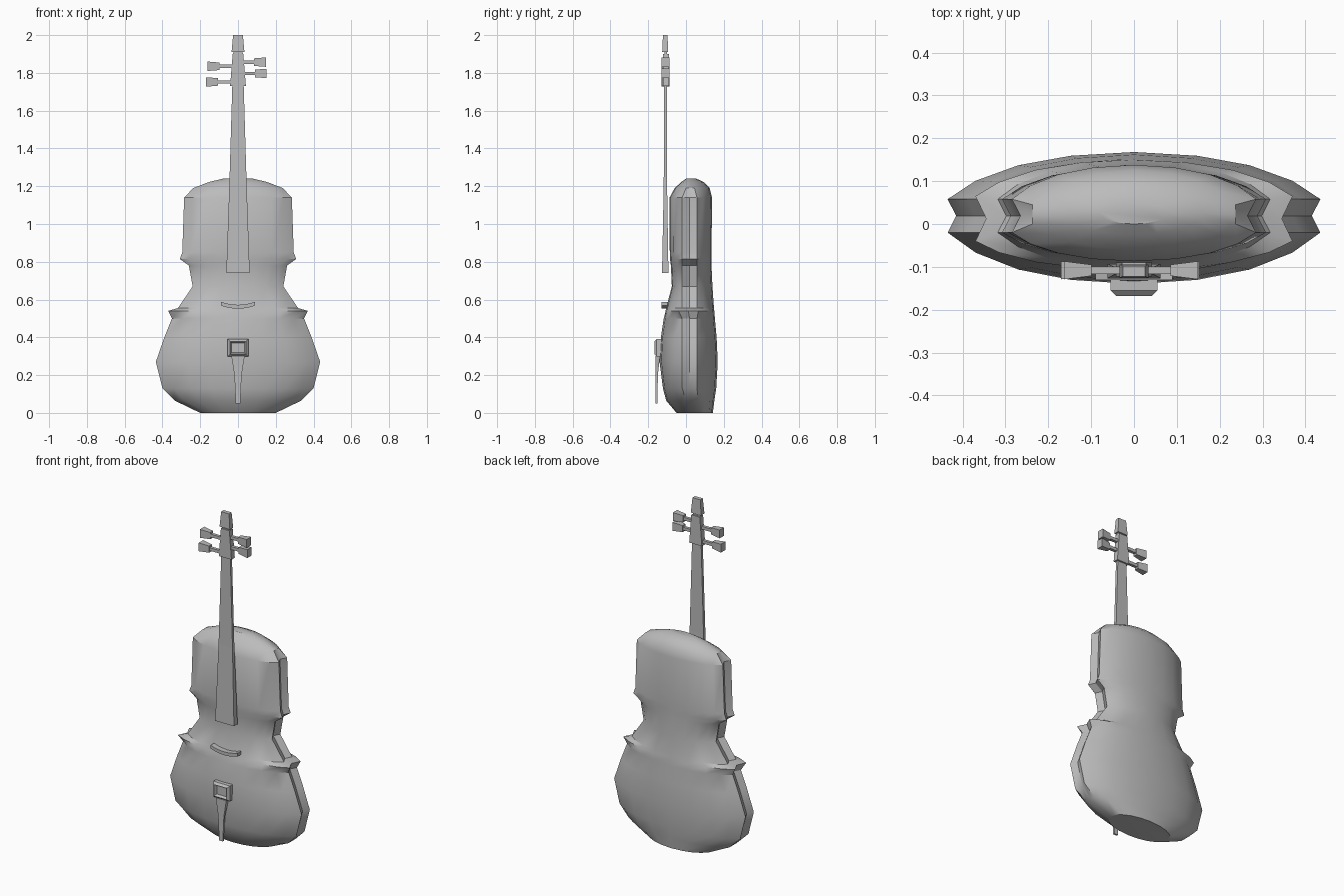
import bpy, bmesh, math
from mathutils import Vector

cube = bpy.data.objects.get("Cube")
if cube:
    bpy.data.objects.remove(cube, do_unlink=True)

grey = bpy.data.materials.new("plain grey")
grey.use_nodes = True
colour = (0.5, 0.5, 0.5, 1)
grey.diffuse_color = colour
grey.node_tree.nodes["Principled BSDF"].inputs["Base Color"].default_value = colour


def loft(name, rings, smooth=None):
    """Skin a stack of closed rings and cap both ends."""
    bm = bmesh.new()
    rows = [[bm.verts.new(p) for p in ring] for ring in rings]
    n = len(rows[0])
    for a, b in zip(rows, rows[1:]):
        for i in range(n):
            j = (i + 1) % n
            bm.faces.new((a[i], a[j], b[j], b[i]))
    bm.faces.new(rows[0][::-1])
    bm.faces.new(rows[-1])
    bmesh.ops.recalc_face_normals(bm, faces=bm.faces)
    mesh = bpy.data.meshes.new(name)
    bm.to_mesh(mesh)
    bm.free()
    mesh.materials.append(grey)
    obj = bpy.data.objects.new(name, mesh)
    bpy.context.collection.objects.link(obj)
    if smooth:
        bpy.ops.object.select_all(action='DESELECT')
        obj.select_set(True)
        bpy.context.view_layer.objects.active = obj
        bpy.ops.object.shade_smooth_by_angle(angle=math.radians(smooth))
    return obj


def rect_z(z, w, y0, y1):
    return [(-w, y0, z), (w, y0, z), (w, y1, z), (-w, y1, z)]


def rect_x(x, y, z, hy, hz):
    return [(x, y - hy, z - hz), (x, y + hy, z - hz), (x, y + hy, z + hz), (x, y - hy, z + hz)]


def rect_y(y, z, hx, hz):
    return [(-hx, y, z - hz), (hx, y, z - hz), (hx, y, z + hz), (-hx, y, z + hz)]


# Body: arched front and back plates meeting a recessed rib
ARCH = [(-1, 0), (-.85, .39), (-.62, .72), (-.34, .92), (0, 1),
        (.34, .92), (.62, .72), (.85, .39), (1, 0)]


def body_ring(z, w, front, back, e0=-.02, e1=.058, groove=.02):
    mid = (e0 + e1) / 2
    ring = [(w * u, e0 + (front - e0) * g, z) for u, g in ARCH]
    ring.append((w - groove, mid, z))
    ring += [(-w * u, e1 + (back - e1) * g, z) for u, g in ARCH]
    ring.append((groove - w, mid, z))
    return ring


body = [
    body_ring(0, .2, -.05, .142, .02, .07, 0),
    body_ring(.065, .335, -.105, .15, 0, .065, 0),
    body_ring(.13, .4, -.122, .16),
    body_ring(.27, .435, -.14, .168),
    body_ring(.4, .39, -.133, .162),
    body_ring(.5, .35, -.118, .153),
    body_ring(.54, .37, -.108, .15, -.04, .065, .025),
    body_ring(.555, .318, -.105, .148),
    body_ring(.67, .24, -.075, .14),
    body_ring(.78, .26, -.08, .135),
    body_ring(.815, .308, -.085, .135),
    body_ring(.85, .295, -.086, .135),
    body_ring(1.14, .285, -.087, .138),
    body_ring(1.19, .237, -.06, .125, 0, .045, 0),
    body_ring(1.222, .155, -.025, .095, .012, .04, 0),
    body_ring(1.24, .08, 0, .055, .02, .035, 0),
]
loft("body", body, 32)

# Neck, peg box and head
loft("fingerboard", [rect_z(.74, .062, -.127, -.093), rect_z(1.2, .046, -.118, -.1),
                     rect_z(1.91, .025, -.115, -.1)])
loft("peg_box", [rect_z(1.73, .042, -.122, -.09), rect_z(1.9, .028, -.122, -.09)])
loft("head", [rect_z(1.91, .034, -.126, -.094), rect_z(2, .026, -.122, -.098)])

# Tuning pegs
for i, (x, z) in enumerate([(-.162, 1.835), (-.17, 1.752), (.148, 1.857), (.152, 1.797)]):
    s = math.copysign(1, x)
    inner = x - s * .063
    loft(f"peg_shaft_{i + 1}", [rect_x(s * .02, -.108, z, .009, .009),
                                rect_x(inner, -.108, z, .009, .009)])
    loft(f"peg_head_{i + 1}", [rect_x(inner, -.108, z, .013, .02),
                               rect_x(x, -.108, z, .021, .025)])

# Bridge: shallow curved bar
bridge = []
for i in range(7):
    u = i / 3 - 1
    bridge.append(rect_x(.09 * u, -.115, .562 + .016 * u * u, .016, .01))
loft("bridge", bridge)

# Tailpiece: bevelled frame with sunken centre, and a tapering tongue
c = .345
loft("tailpiece_frame", [rect_y(-.13, c, .055, .046), rect_y(-.155, c, .055, .046),
                         rect_y(-.168, c, .042, .034), rect_y(-.152, c, .034, .026)])
loft("tailpiece_tongue", [rect_z(.05, .012, -.161, -.151), rect_z(.2, .019, -.161, -.149),
                          rect_z(.3, .035, -.161, -.138)])
